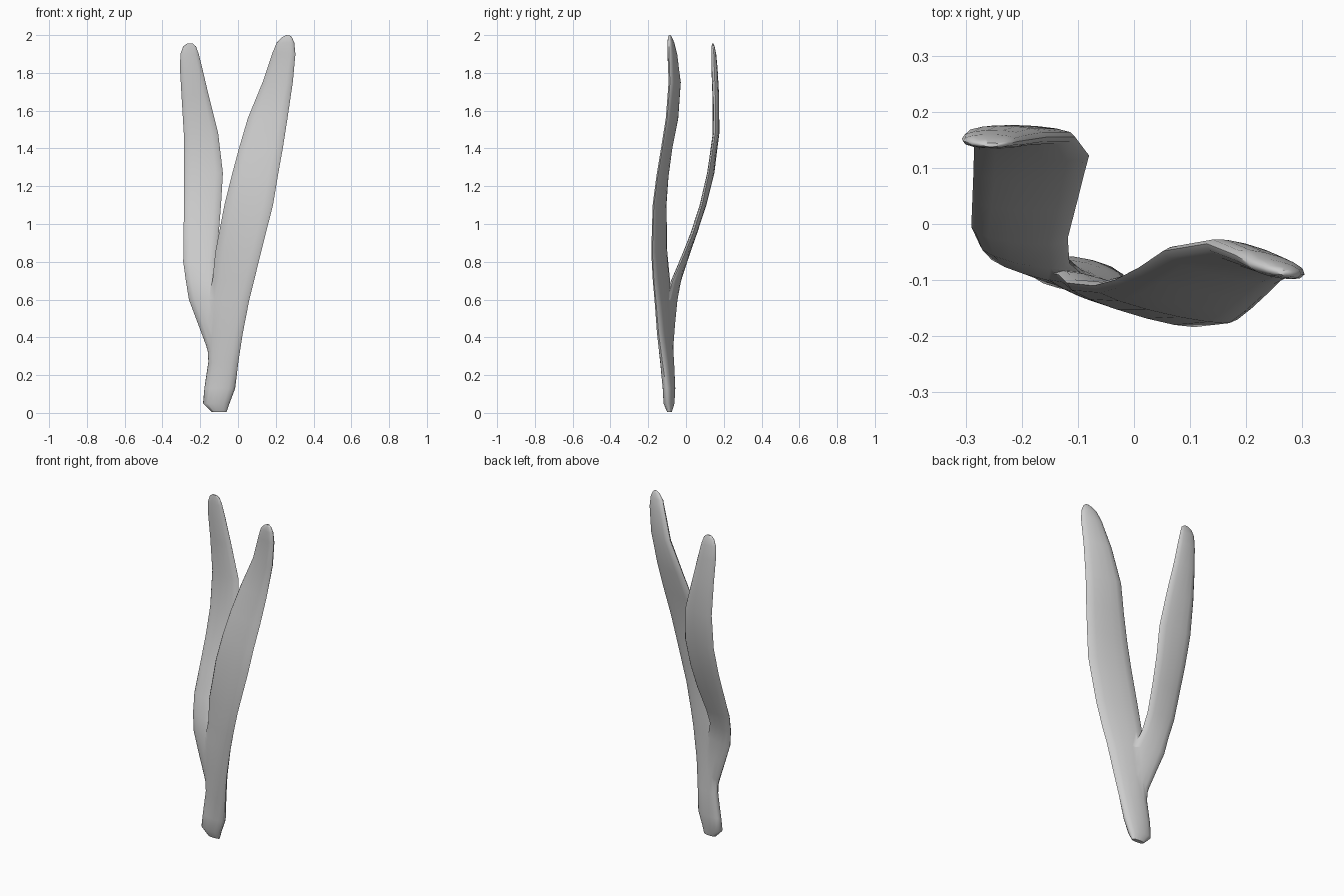
import bpy, bmesh, math


def blade(name, sections, sides=14):
    """Loft flattened oval rings: (z, left x, left y, right x, right y, thickness)."""
    bm = bmesh.new()
    rings = []
    for z, xl, yl, xr, yr, t in sections:
        cx, cy, hx, hy = (xl + xr) / 2, (yl + yr) / 2, (xr - xl) / 2, (yr - yl) / 2
        w = math.hypot(hx, hy)
        nx, ny = -hy / w, hx / w
        ring = []
        for i in range(sides):
            a = 2 * math.pi * i / sides
            c = math.cos(a)
            s = math.copysign(abs(math.sin(a)) ** 0.85, math.sin(a)) * t / 2
            ring.append(bm.verts.new((cx + hx * c + nx * s, cy + hy * c + ny * s, z)))
        rings.append(ring)
    for a, b in zip(rings, rings[1:]):
        for i in range(sides):
            j = (i + 1) % sides
            bm.faces.new((a[i], a[j], b[j], b[i]))
    bm.faces.new(rings[0][::-1])
    bm.faces.new(rings[-1])
    bmesh.ops.recalc_face_normals(bm, faces=bm.faces)
    mesh = bpy.data.meshes.new(name)
    bm.to_mesh(mesh)
    bm.free()
    ob = bpy.data.objects.new(name, mesh)
    bpy.context.collection.objects.link(ob)
    return ob


# Stem running up into the broad right blade
main = blade("forked_leaf", [
    (0.005, -0.14, -0.085, -0.06, -0.09, 0.025),
    (0.05, -0.185, -0.08, -0.045, -0.10, 0.055),
    (0.13, -0.178, -0.075, -0.015, -0.105, 0.06),
    (0.27, -0.157, -0.075, 0.002, -0.125, 0.055),
    (0.42, -0.165, -0.08, 0.025, -0.145, 0.05),
    (0.60, -0.16, -0.085, 0.06, -0.16, 0.045),
    (0.70, -0.135, -0.09, 0.085, -0.17, 0.042),
    (0.85, -0.12, -0.105, 0.122, -0.178, 0.04),
    (1.10, -0.072, -0.11, 0.185, -0.17, 0.04),
    (1.25, -0.035, -0.10, 0.21, -0.15, 0.04),
    (1.40, 0.005, -0.08, 0.237, -0.125, 0.04),
    (1.56, 0.052, -0.048, 0.262, -0.10, 0.04),
    (1.75, 0.13, -0.035, 0.29, -0.085, 0.042),
    (1.90, 0.18, -0.055, 0.304, -0.09, 0.038),
    (1.96, 0.205, -0.07, 0.298, -0.09, 0.03),
    (1.99, 0.235, -0.08, 0.285, -0.09, 0.018),
    (2.00, 0.255, -0.085, 0.272, -0.088, 0.008),
])

# Narrow left blade, leaning back from the stem
side = blade("side_blade", [
    (0.24, -0.135, -0.085, -0.05, -0.105, 0.03),
    (0.36, -0.17, -0.075, -0.05, -0.115, 0.042),
    (0.48, -0.215, -0.065, -0.06, -0.11, 0.042),
    (0.60, -0.26, -0.052, -0.08, -0.10, 0.04),
    (0.70, -0.276, -0.035, -0.115, -0.07, 0.04),
    (0.80, -0.29, -0.005, -0.118, -0.025, 0.038),
    (0.95, -0.288, 0.045, -0.102, 0.037, 0.034),
    (1.10, -0.286, 0.095, -0.09, 0.085, 0.034),
    (1.27, -0.285, 0.14, -0.08, 0.122, 0.034),
    (1.48, -0.287, 0.163, -0.105, 0.155, 0.034),
    (1.68, -0.299, 0.16, -0.155, 0.155, 0.035),
    (1.82, -0.307, 0.152, -0.188, 0.15, 0.033),
    (1.90, -0.305, 0.148, -0.208, 0.147, 0.025),
    (1.94, -0.29, 0.144, -0.222, 0.143, 0.016),
    (1.955, -0.27, 0.141, -0.24, 0.141, 0.007),
])

# Fuse the two blades into one solid
mod = main.modifiers.new("union", 'BOOLEAN')
mod.operation = 'UNION'
mod.solver = 'EXACT'
mod.object = side
bpy.context.view_layer.objects.active = main
main.select_set(True)
side.select_set(False)
bpy.ops.object.modifier_apply(modifier=mod.name)
bpy.data.objects.remove(side)
bpy.ops.object.shade_smooth_by_angle(angle=math.radians(60))
